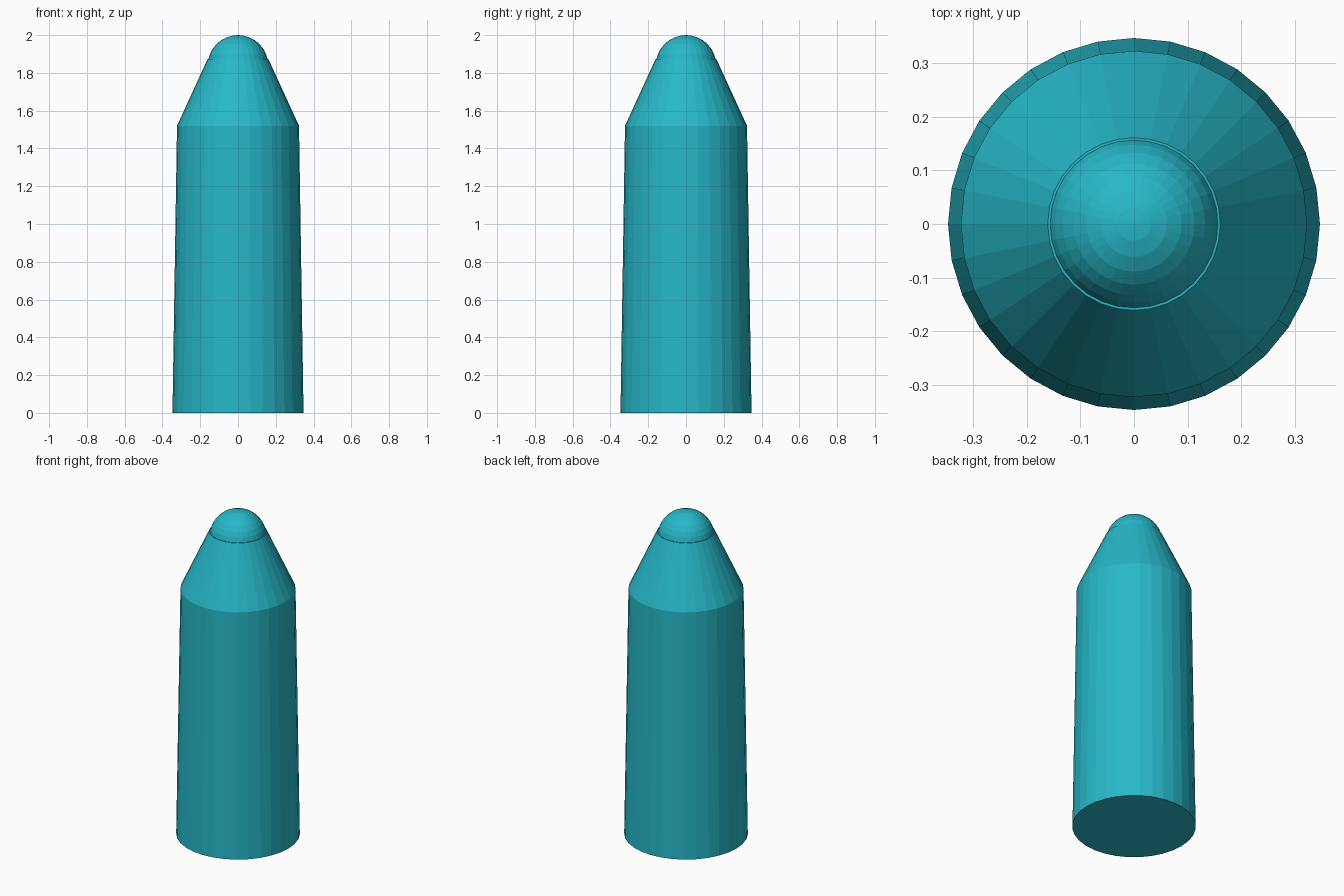
import bpy

if "Cube" in bpy.data.objects:
    bpy.data.objects.remove(bpy.data.objects["Cube"])

SIDES = 32

mat = bpy.data.materials.new("teal")
mat.diffuse_color = (0.02, 0.48, 0.58, 1)
mat.use_nodes = True
mat.node_tree.nodes["Principled BSDF"].inputs["Base Color"].default_value = mat.diffuse_color


def finish(name):
    obj = bpy.context.object
    obj.name = name
    obj.data.materials.append(mat)
    return obj


def frustum(name, r_low, r_high, z_low, z_high):
    bpy.ops.mesh.primitive_cone_add(vertices=SIDES, radius1=r_low, radius2=r_high,
                                    depth=z_high - z_low,
                                    location=(0, 0, (z_low + z_high) / 2))
    return finish(name)


# Slightly tapered body
frustum("body", 0.347, 0.323, 0.0, 1.52)

# Steep shoulder, ending in a hair-thin ledge around the tip
frustum("shoulder", 0.323, 0.161, 1.52, 1.873)

# Rounded tip
bpy.ops.mesh.primitive_uv_sphere_add(segments=SIDES, ring_count=16, radius=0.16,
                                     location=(0, 0, 1.84))
finish("rounded_tip")
